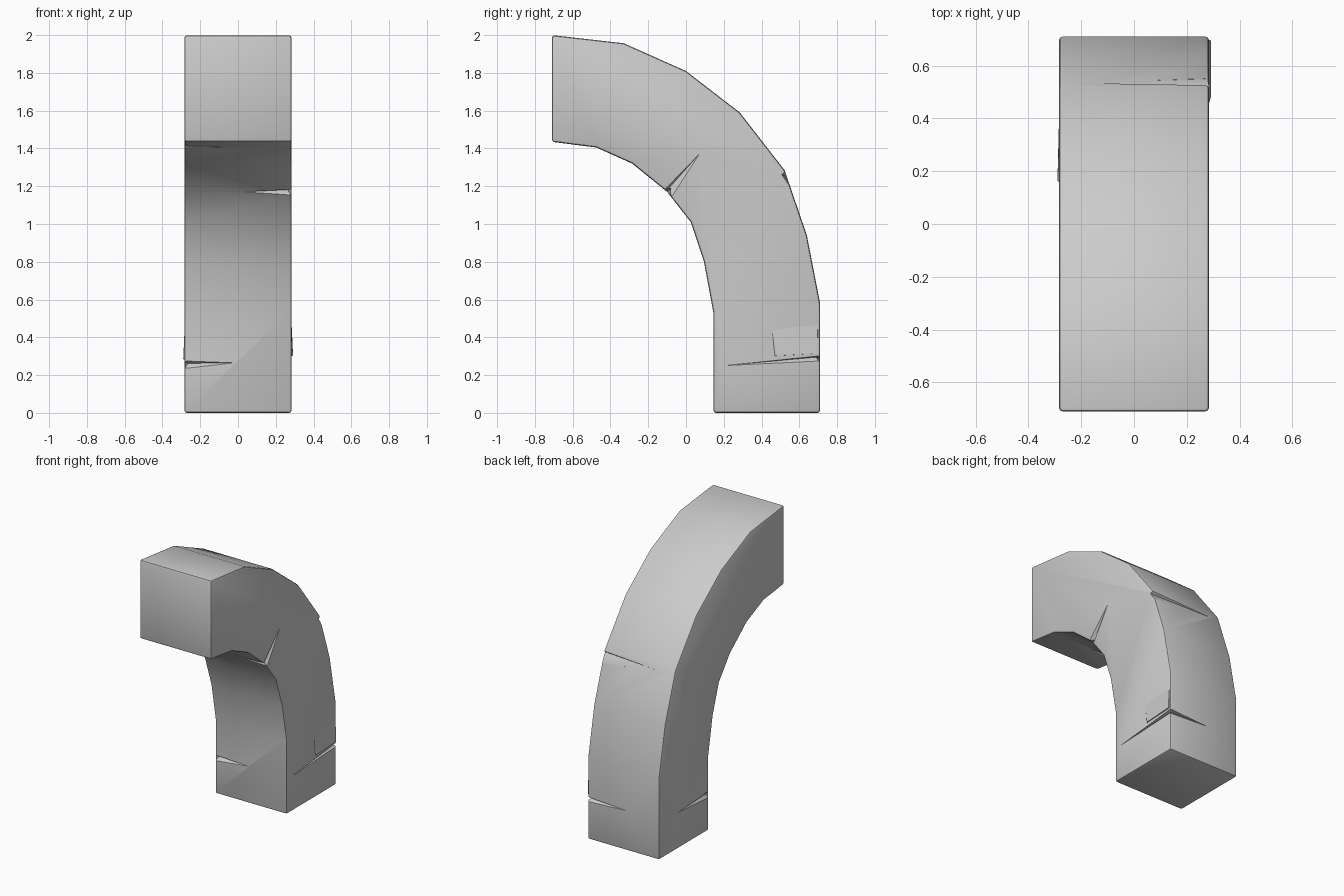
import bpy, bmesh
from mathutils import Vector

if "Cube" in bpy.data.objects:
    bpy.data.objects.remove(bpy.data.objects["Cube"])


def hull(name, points):
    """Convex solid around a few points."""
    bm = bmesh.new()
    for p in points:
        bm.verts.new(p)
    res = bmesh.ops.convex_hull(bm, input=bm.verts)
    junk = {g for g in res["geom_interior"] + res["geom_unused"]
            if isinstance(g, bmesh.types.BMVert)}
    bmesh.ops.delete(bm, geom=list(junk), context='VERTS')
    bmesh.ops.recalc_face_normals(bm, faces=bm.faces)
    me = bpy.data.meshes.new(name)
    bm.to_mesh(me)
    bm.free()
    ob = bpy.data.objects.new(name, me)
    bpy.context.collection.objects.link(ob)
    return ob


# Side profile (y, z) of the quarter arch
outer = [(0.71, 0.005), (0.71, 0.58), (0.64, 0.94), (0.522, 1.285), (0.285, 1.59),
         (0.0, 1.81), (-0.33, 1.957), (-0.71, 2.0)]
inner = [(-0.71, 1.435), (-0.475, 1.405), (-0.285, 1.32), (-0.1, 1.17),
         (0.025, 1.01), (0.095, 0.8), (0.145, 0.53), (0.145, 0.0)]
outer[0] = (0.71, 0.0)
X = 0.284

bm = bmesh.new()
face = bm.faces.new([bm.verts.new((-X, y, z)) for y, z in outer + inner])
ext = bmesh.ops.extrude_face_region(bm, geom=[face])
bmesh.ops.translate(bm, vec=(2 * X, 0, 0),
                    verts=[g for g in ext["geom"] if isinstance(g, bmesh.types.BMVert)])
bmesh.ops.recalc_face_normals(bm, faces=bm.faces)
mesh = bpy.data.meshes.new("stone_arch")
bm.to_mesh(mesh)
bm.free()
arch = bpy.data.objects.new("stone_arch", mesh)
bpy.context.collection.objects.link(arch)

# Softened outer edges
bev = arch.modifiers.new("bevel", 'BEVEL')
bev.width, bev.segments = 0.014, 2
bev.limit_method, bev.angle_limit = 'ANGLE', 0.7

# Cracks: two mouth points on an edge, tip on the face, deepest point, outward direction
cracks = [
    # right face and underside at mid curve
    ((X, -0.115, 1.18), (X, -0.075, 1.145), (X, 0.07, 1.37), (X - 0.03, -0.09, 1.19), (1, -0.6, -0.6)),
    ((X, -0.115, 1.183), (X, -0.085, 1.155), (0.03, -0.1, 1.17), (X - 0.02, -0.08, 1.19), (0.3, -0.65, -0.75)),
    # back of the curve
    ((X, 0.525, 1.275), (X, 0.55, 1.2), (-0.22, 0.535, 1.25), (X, 0.507, 1.262), (0.3, 0.9, 0.3)),
    # lower right face and back
    ((X, 0.71, 0.302), (X, 0.71, 0.275), (X, 0.2, 0.25), (X - 0.025, 0.69, 0.295), (1, 0.5, 0)),
    ((X, 0.71, 0.302), (X, 0.71, 0.27), (-0.02, 0.71, 0.285), (X - 0.02, 0.685, 0.297), (0.5, 1, 0)),
    # lower front and left face
    ((-X, 0.145, 0.275), (-X, 0.145, 0.235), (-0.02, 0.145, 0.265), (-X + 0.02, 0.17, 0.262), (-0.5, -1, 0)),
    ((-X, 0.145, 0.275), (-X, 0.145, 0.235), (-X, 0.5, 0.26), (-X + 0.02, 0.17, 0.262), (-1, -0.5, 0)),
    # upper left underside
    ((-X, -0.53, 1.412), (-X, -0.46, 1.398), (-0.05, -0.49, 1.407), (-X + 0.01, -0.49, 1.43), (-0.3, -0.2, -1)),
]
for i, (a, b, tip, deep, out) in enumerate(cracks):
    push = Vector(out) * 0.03
    pts = [Vector(p) for p in (a, b, tip)]
    cutter = hull(f"crack_cutter_{i}", pts + [p + push for p in pts] + [Vector(deep)])
    cutter.hide_render = True
    cutter.hide_set(True)
    mod = arch.modifiers.new("crack", 'BOOLEAN')
    mod.operation, mod.solver, mod.object = 'DIFFERENCE', 'EXACT', cutter

# Bake the modifiers and remove the cutters
deps = bpy.context.evaluated_depsgraph_get()
baked = bpy.data.meshes.new_from_object(arch.evaluated_get(deps))
arch.modifiers.clear()
arch.data = baked
for ob in [o for o in bpy.data.objects if o.name.startswith("crack_cutter")]:
    bpy.data.objects.remove(ob)

# Slightly swollen slabs above the lower cracks
hull("right_swell", [(0.27, 0.44, 0.53), (0.27, 0.45, 0.3), (X + 0.007, 0.48, 0.303), (X + 0.007, 0.695, 0.315),
                     (X - 0.005, 0.44, 0.53), (X - 0.005, 0.7, 0.57), (0.27, 0.7, 0.57), (0.27, 0.7, 0.315)])
hull("left_swell", [(-0.27, 0.15, 0.53), (-0.27, 0.155, 0.28), (-X - 0.006, 0.165, 0.285),
                    (-X + 0.005, 0.15, 0.53), (-X + 0.002, 0.48, 0.28), (-X + 0.005, 0.45, 0.53), (-0.27, 0.45, 0.4)])

# Smooth along the curve, sharp at the edges
bpy.ops.object.select_all(action='DESELECT')
arch.select_set(True)
bpy.context.view_layer.objects.active = arch
bpy.ops.object.shade_smooth_by_angle(angle=0.55)
